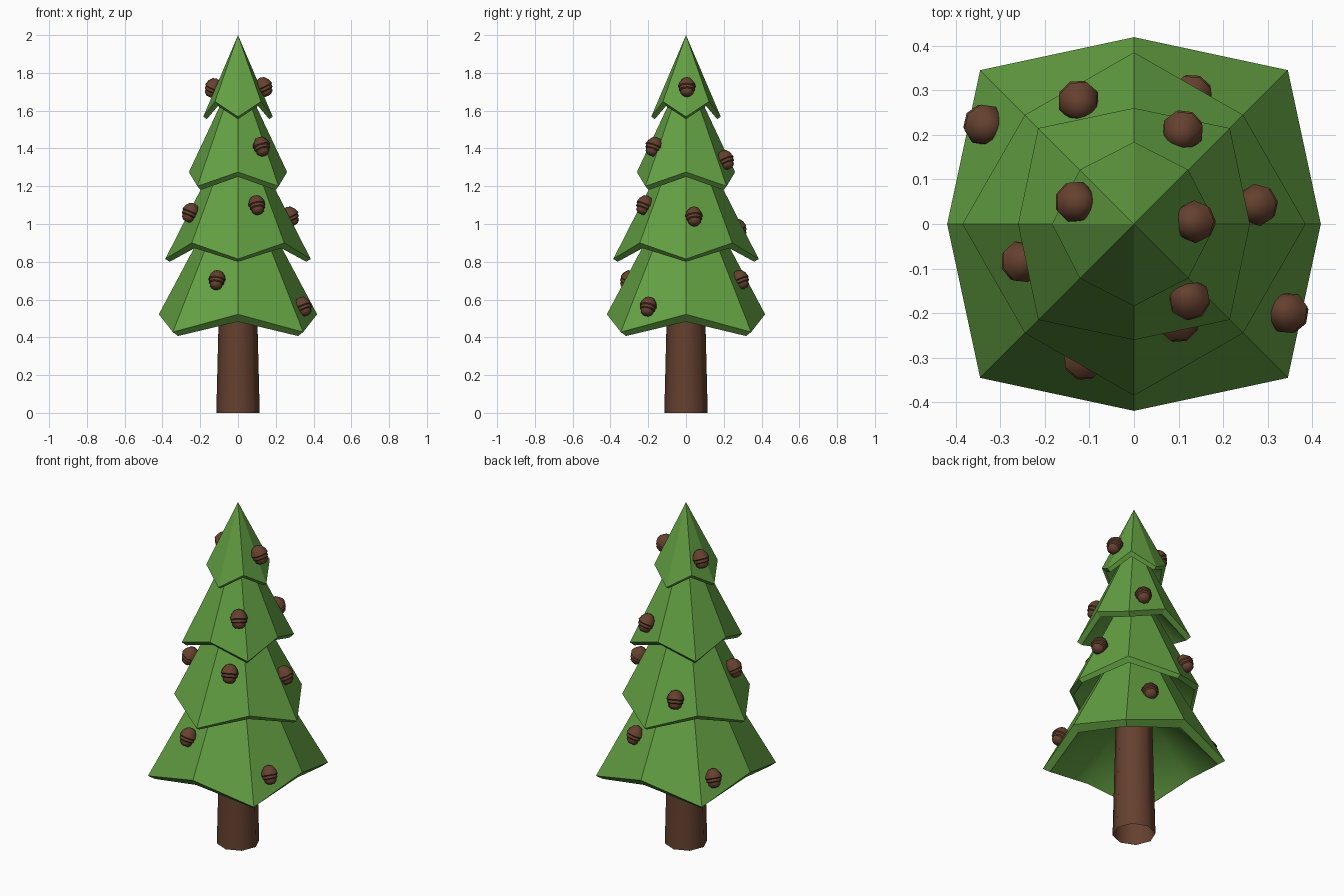
import bpy, bmesh, math
from mathutils import Matrix, Vector

if "Cube" in bpy.data.objects:
    bpy.data.objects.remove(bpy.data.objects["Cube"])


def material(name, rgb):
    m = bpy.data.materials.new(name)
    m.diffuse_color = (*rgb, 1)
    m.use_nodes = True
    m.node_tree.nodes["Principled BSDF"].inputs["Base Color"].default_value = m.diffuse_color
    return m


GREEN = material("needles", (0.125, 0.35, 0.055))
BARK = material("bark", (0.13, 0.052, 0.028))
CONE = material("cone_brown", (0.13, 0.052, 0.028))


def finish(name, bm, mat):
    mesh = bpy.data.meshes.new(name)
    bm.to_mesh(mesh)
    bm.free()
    mesh.materials.append(mat)
    ob = bpy.data.objects.new(name, mesh)
    bpy.context.collection.objects.link(ob)
    return ob


def smooth(ob, angle):
    bpy.ops.object.select_all(action='DESELECT')
    bpy.context.view_layer.objects.active = ob
    ob.select_set(True)
    bpy.ops.object.shade_smooth_by_angle(angle=math.radians(angle))


def lathe(name, profile, sides, mat):
    """Revolve (radius, z) points around z; radius 0 makes a pole."""
    bm = bmesh.new()
    rings = []
    for r, z in profile:
        n = 1 if r == 0 else sides
        rings.append([bm.verts.new((r * math.cos(math.tau * i / sides),
                                    r * math.sin(math.tau * i / sides), z)) for i in range(n)])
    for a, b in zip(rings, rings[1:]):
        for i in range(sides):
            j = (i + 1) % sides
            quad = [a[i % len(a)], a[j % len(a)], b[j % len(b)], b[i % len(b)]]
            bm.faces.new(list(dict.fromkeys(quad)))
    bmesh.ops.recalc_face_normals(bm, faces=bm.faces)
    return finish(name, bm, mat)


def tier(name, apex, inner_apex, outer, inner):
    """Hollow eight-sided cone with a zigzag rim; outer/inner = (cardinal, diagonal) (r, z)."""
    bm = bmesh.new()

    def ring(pts):
        return [bm.verts.new((pts[i % 2][0] * math.cos(math.pi / 4 * i),
                              pts[i % 2][0] * math.sin(math.pi / 4 * i),
                              pts[i % 2][1])) for i in range(8)]

    o, n = ring(outer), ring(inner)
    top, under = bm.verts.new((0, 0, apex)), bm.verts.new((0, 0, inner_apex))
    for i in range(8):
        j = (i + 1) % 8
        bm.faces.new((o[i], o[j], top))
        bm.faces.new((n[j], n[i], under)).smooth = True
        bm.faces.new((o[j], o[i], n[i], n[j]))
    return finish(name, bm, GREEN)


# Trunk, open at both ends
trunk = lathe("trunk", [(0.115, 0), (0.095, 0.8)], 8, BARK)
smooth(trunk, 50)

# Foliage tiers, bottom to top
tier("foliage_bottom", 1.31, 0.85, [(0.419, 0.522), (0.488, 0.428)], [(0.388, 0.483), (0.450, 0.407)])
tier("foliage_lower_middle", 1.57, 1.2, [(0.385, 0.815), (0.346, 0.90)], [(0.362, 0.80), (0.324, 0.872)])
tier("foliage_upper_middle", 1.83, 1.52, [(0.260, 1.275), (0.304, 1.20)], [(0.236, 1.25), (0.280, 1.180)])
tier("foliage_top", 2.0, 1.78, [(0.184, 1.568), (0.172, 1.648)], [(0.165, 1.555), (0.150, 1.625)])

# Hanging cones: a domed cap over shrinking stepped layers
PROFILE = [(0, 0.054), (0.024, 0.047), (0.041, 0.025), (0.048, 0.002), (0.042, -0.003),
           (0.043, -0.017), (0.035, -0.022), (0.034, -0.036), (0.02, -0.049), (0, -0.052)]
SPOTS = [(0.137, 0.005, 1.725), (-0.132, 0.05, 1.72),
         (0.125, -0.17, 1.41), (0.11, 0.21, 1.34),
         (0.277, 0.043, 1.04), (0.10, -0.22, 1.10), (-0.253, -0.085, 1.06), (-0.125, 0.277, 0.975),
         (0.13, 0.29, 0.705), (-0.337, 0.223, 0.55), (0.346, -0.2, 0.563), (-0.112, -0.305, 0.703)]
for k, (x, y, z) in enumerate(SPOTS):
    cone = lathe(f"hanging_cone_{k + 1}", PROFILE, 8, CONE)
    smooth(cone, 48)
    # lean the cap inward, along the slope of the foliage
    cone.matrix_world = (Matrix.Translation(Vector((x, y, z)))
                         @ Matrix.Rotation(math.atan2(y, x), 4, 'Z')
                         @ Matrix.Rotation(math.radians(-25), 4, 'Y'))
